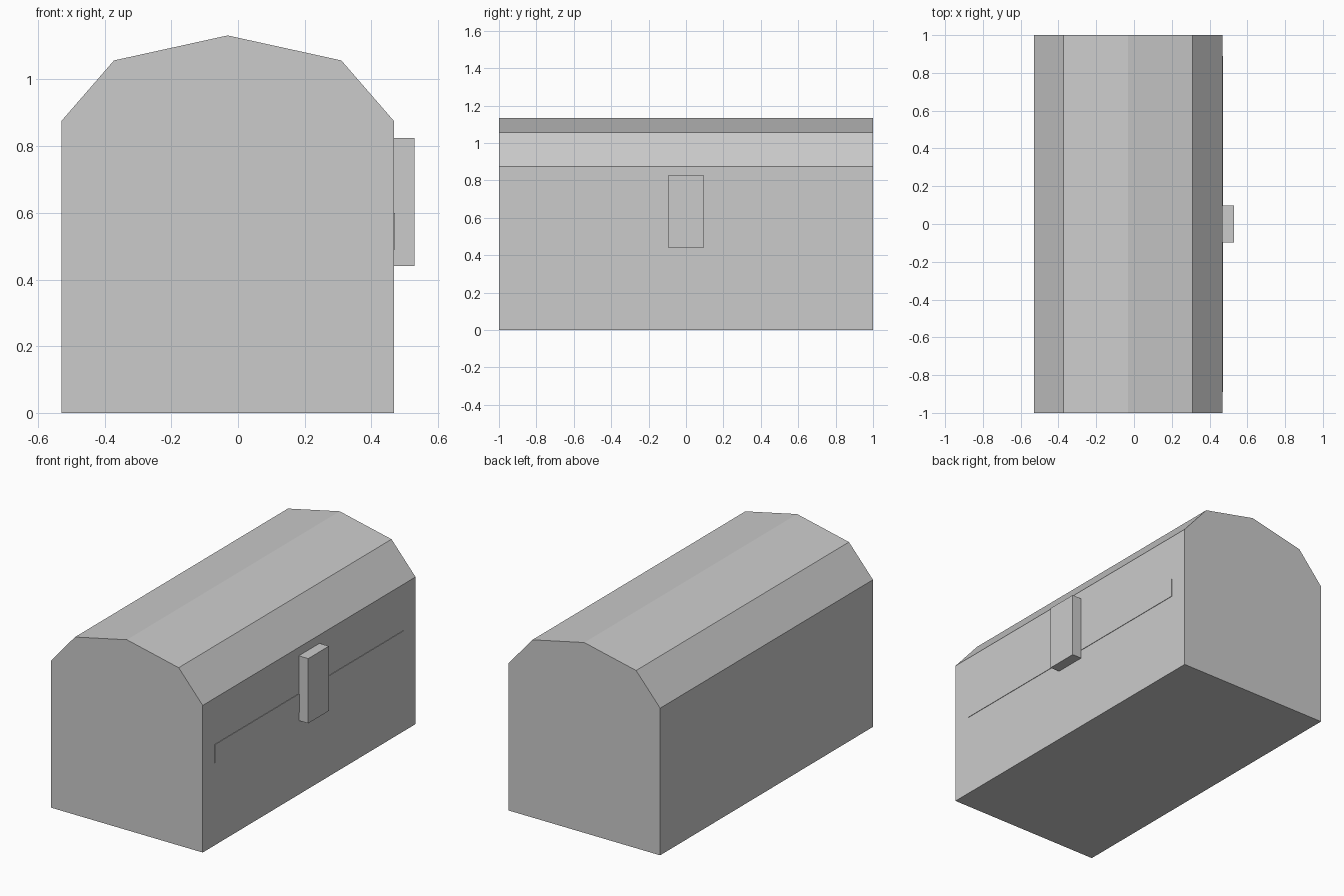
import bpy
import bmesh

cube = bpy.data.objects.get("Cube")
if cube:
    bpy.data.objects.remove(cube, do_unlink=True)

# Single plain grey
grey = bpy.data.materials.new("light_grey")
grey.use_nodes = True
colour = (0.6, 0.6, 0.6, 1)
grey.diffuse_color = colour
grey.node_tree.nodes["Principled BSDF"].inputs["Base Color"].default_value = colour


def prism(name, profile, y0, y1):
    """Extrude an x-z outline along y."""
    bm = bmesh.new()
    face = bm.faces.new([bm.verts.new((x, y0, z)) for x, z in profile])
    new = bmesh.ops.extrude_face_region(bm, geom=[face])["geom"]
    moved = [v for v in new if isinstance(v, bmesh.types.BMVert)]
    bmesh.ops.translate(bm, verts=moved, vec=(0, y1 - y0, 0))
    bmesh.ops.recalc_face_normals(bm, faces=bm.faces)
    mesh = bpy.data.meshes.new(name)
    bm.to_mesh(mesh)
    bm.free()
    mesh.materials.append(grey)
    obj = bpy.data.objects.new(name, mesh)
    bpy.context.collection.objects.link(obj)
    return obj


def box(name, x0, x1, half_y, z0, z1):
    return prism(name, [(x0, z0), (x1, z0), (x1, z1), (x0, z1)], -half_y, half_y)


# Chest body with its faceted, arched lid
back, front, mid = -0.53, 0.468, -0.031
prism("chest_body", [(back, 0), (front, 0), (front, 0.875), (mid + 0.341, 1.057),
                     (mid, 1.132), (mid - 0.341, 1.057), (back, 0.875)], -1, 1)

# Thin band and latch on the opening side
box("front_band", front - 0.02, front + 0.003, 0.89, 0.49, 0.60)
box("latch", front - 0.02, 0.53, 0.097, 0.44, 0.825)
